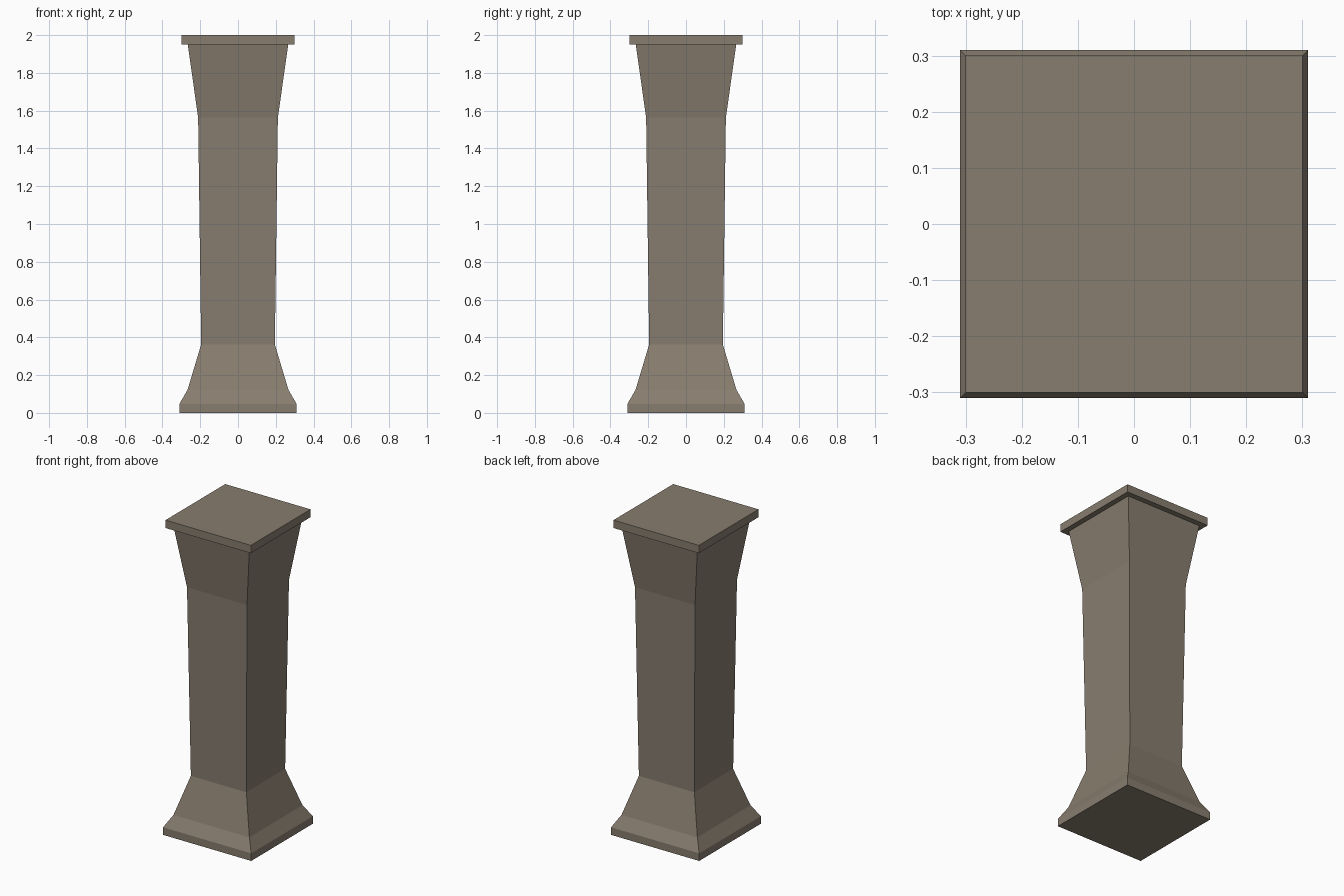
import bpy, bmesh

if "Cube" in bpy.data.objects:
    bpy.data.objects.remove(bpy.data.objects["Cube"])

stone = bpy.data.materials.new("warm grey stone")
stone.diffuse_color = (0.245, 0.205, 0.158, 1.0)
stone.use_nodes = True
stone.node_tree.nodes["Principled BSDF"].inputs["Base Color"].default_value = stone.diffuse_color


def square_loft(name, profile):
    """Loft square rings given as (half width, height) and cap both ends."""
    bm = bmesh.new()
    rings = [[bm.verts.new((sx * w, sy * w, z))
              for sx, sy in ((-1, -1), (1, -1), (1, 1), (-1, 1))]
             for w, z in profile]
    for low, high in zip(rings, rings[1:]):
        for i in range(4):
            j = (i + 1) % 4
            bm.faces.new((low[i], low[j], high[j], high[i]))
    bm.faces.new(rings[0][::-1])
    bm.faces.new(rings[-1])
    mesh = bpy.data.meshes.new(name)
    bm.to_mesh(mesh)
    bm.free()
    mesh.materials.append(stone)
    obj = bpy.data.objects.new(name, mesh)
    bpy.context.collection.objects.link(obj)
    return obj


# Flared foot, slightly widening shaft and flared neck in one piece
square_loft("pillar_shaft", [(0.31, 0.0), (0.31, 0.048), (0.267, 0.122),
                             (0.195, 0.362), (0.211, 1.563), (0.266, 1.95)])

# Flat overhanging slab on top
square_loft("cap_slab", [(0.30, 1.95), (0.30, 2.0)])
